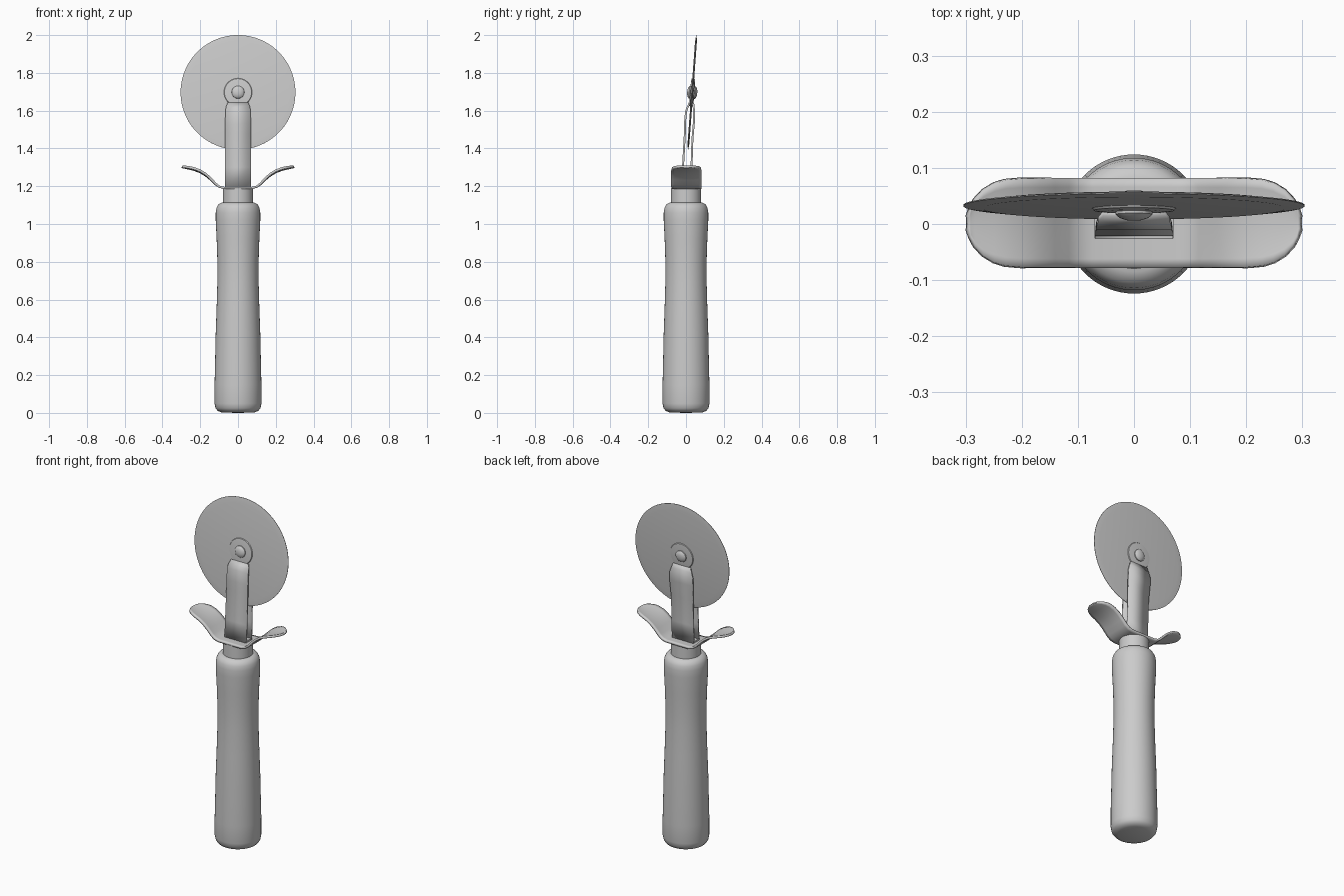
import bpy, bmesh, math
from mathutils import Matrix, Vector

if "Cube" in bpy.data.objects:
    bpy.data.objects.remove(bpy.data.objects["Cube"])

grey = bpy.data.materials.new("plain grey")
grey.diffuse_color = (0.6, 0.6, 0.6, 1)
grey.use_nodes = True
grey.node_tree.nodes["Principled BSDF"].inputs["Base Color"].default_value = grey.diffuse_color


def finish(bm, name, angle=35):
    bmesh.ops.remove_doubles(bm, verts=bm.verts, dist=1e-5)
    bmesh.ops.recalc_face_normals(bm, faces=bm.faces)
    me = bpy.data.meshes.new(name)
    bm.to_mesh(me)
    bm.free()
    ob = bpy.data.objects.new(name, me)
    bpy.context.collection.objects.link(ob)
    me.materials.append(grey)
    bpy.ops.object.select_all(action='DESELECT')
    ob.select_set(True)
    bpy.context.view_layer.objects.active = ob
    bpy.ops.object.shade_smooth_by_angle(angle=math.radians(angle))
    return ob


def lathe(name, profile, steps=64, matrix=Matrix()):
    """Spin an (r, z) profile about z; ends lie on the axis."""
    bm = bmesh.new()
    vs = [bm.verts.new((r, 0, z)) for r, z in profile]
    es = [bm.edges.new(p) for p in zip(vs, vs[1:])]
    bmesh.ops.spin(bm, geom=vs + es, axis=(0, 0, 1), cent=(0, 0, 0),
                   angle=math.tau, steps=steps, use_merge=True)
    bmesh.ops.transform(bm, matrix=matrix, verts=bm.verts)
    return finish(bm, name)


def solidify(ob, thickness):
    mod = ob.modifiers.new("thickness", 'SOLIDIFY')
    mod.thickness = thickness
    mod.offset = 0


# Waisted handle and its neck collar
lathe("handle", [(0, 0), (0.085, 0.002), (0.107, 0.01), (0.119, 0.025), (0.124, 0.05),
                 (0.124, 0.15), (0.121, 0.28), (0.118, 0.42), (0.113, 0.56),
                 (0.109, 0.7), (0.109, 0.8), (0.113, 0.92), (0.118, 1.02),
                 (0.118, 1.06), (0.114, 1.085), (0.104, 1.104), (0.085, 1.114), (0, 1.115)])
lathe("collar", [(0, 1.1), (0.08, 1.1), (0.08, 1.188), (0, 1.188)])

# Curved finger guard with rounded wing tips
half = [(0, 1.191), (0.075, 1.191), (0.1, 1.198), (0.12, 1.214), (0.145, 1.241),
        (0.17, 1.264), (0.2, 1.283), (0.23, 1.294), (0.25, 1.299), (0.27, 1.302),
        (0.285, 1.304), (0.293, 1.304), (0.297, 1.304)]
path = [(-x, z) for x, z in half[:0:-1]] + half
bm = bmesh.new()
rows = []
for x, z in path:
    t = max(0, (abs(x) - 0.2) / 0.098)
    w = 0.08 * math.sqrt(max(0, 1 - t ** 2.3))
    dish = 0.008 * min(1, max(0, (abs(x) - 0.1) / 0.08))
    rows.append([bm.verts.new((x, 0.002 + w * j / 5,
                               z - dish * (1 - (j / 5) ** 2) * (w / 0.08)))
                 for j in range(-5, 6)])
for a, b in zip(rows, rows[1:]):
    for j in range(10):
        bm.faces.new((a[j], b[j], b[j + 1], a[j + 1]))
solidify(finish(bm, "finger_guard", 50), 0.012)

# Tilted axle frame: local z points to the back
axle = Matrix.Translation((0, 0.033, 1.697)) @ Matrix.Rotation(math.radians(-90 - 4.2), 4, 'X')

# Cutting wheel with thin rim
lathe("cutting_wheel", [(0, -0.005), (0.27, -0.005), (0.304, -0.001),
                        (0.304, 0.001), (0.27, 0.005), (0, 0.005)], 96, axle)


# Fork arms: bent strips joined to the wheel at the top
def arm(name, pts):
    bm = bmesh.new()
    rows = [[bm.verts.new((s * w, y, z)) for s in (-1, 1)] for y, z, w in pts]
    for a, b in zip(rows, rows[1:]):
        bm.faces.new((a[0], a[1], b[1], b[0]))
    solidify(finish(bm, name), 0.01)


arm("front_arm", [(-0.021, 1.19, 0.07), (-0.016, 1.3, 0.069), (-0.006, 1.48, 0.068),
                  (-0.006, 1.53, 0.068), (0.0, 1.595, 0.067), (0.008, 1.617, 0.064),
                  (0.019, 1.64, 0.055)])
arm("back_arm", [(0.026, 1.19, 0.07), (0.029, 1.3, 0.07), (0.034, 1.45, 0.07),
                 (0.042, 1.54, 0.074), (0.043, 1.585, 0.074), (0.041, 1.615, 0.064),
                 (0.038, 1.64, 0.055)])

# Arm foot strap resting on the guard
bm = bmesh.new()
bmesh.ops.create_cube(bm, size=1, matrix=Matrix.Translation((0, 0.003, 1.2))
                      @ Matrix.Diagonal((0.14, 0.056, 0.014, 1)))
finish(bm, "arm_foot")

# Washers and domed rivets on both sides of the wheel
for side, name in ((1, "back"), (-1, "front")):
    m = axle @ Matrix.Diagonal((1, 1, side, 1))
    lathe(name + "_washer", [(0, 0.003), (0.076, 0.003), (0.072, 0.009),
                             (0.05, 0.011), (0, 0.012)], 40, m)
    lathe(name + "_rivet", [(0, 0.008), (0.034, 0.008), (0.033, 0.016), (0.026, 0.022),
                            (0.014, 0.026), (0, 0.027)], 24, m)
